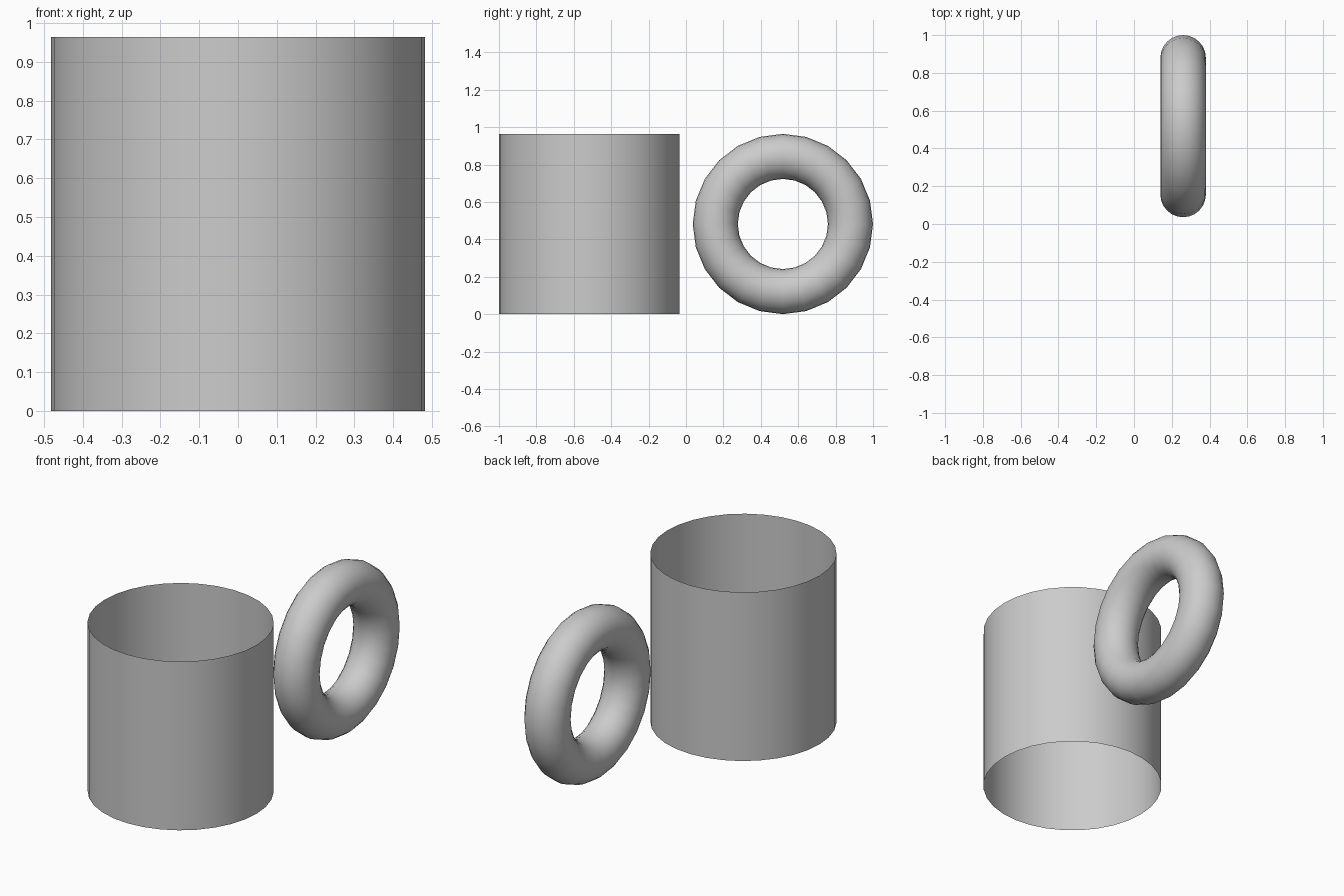
import bpy
from math import radians

if "Cube" in bpy.data.objects:
    bpy.data.objects.remove(bpy.data.objects["Cube"])

R = 0.482  # outer radius shared by both parts

# Open thin-walled tube, no caps
bpy.ops.mesh.primitive_cylinder_add(vertices=32, radius=R, depth=2 * R,
                                    end_fill_type='NOTHING', location=(0, -1 + R, R))
tube = bpy.context.object
tube.name = "open_tube"
bpy.ops.object.shade_smooth_by_angle(angle=radians(30))

# Upright ring with its axis along x
bpy.ops.mesh.primitive_torus_add(major_radius=R * 0.75, minor_radius=R * 0.25,
                                 major_segments=24, minor_segments=24,
                                 location=(0.26, 1 - R, R),
                                 rotation=(0, radians(90), 0))
ring = bpy.context.object
ring.name = "ring"
bpy.ops.object.shade_smooth_by_angle(angle=radians(40))
